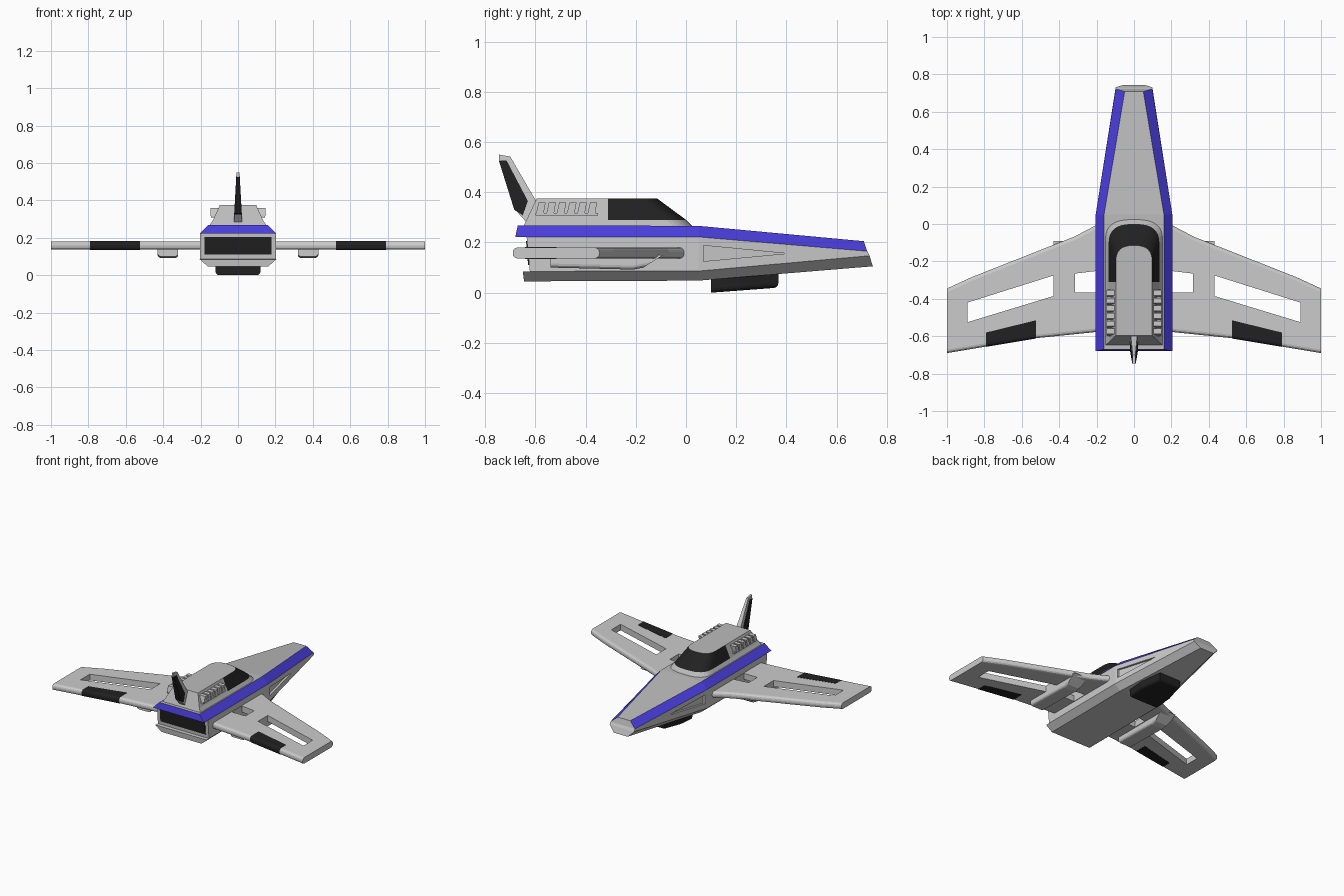
import bpy, bmesh, math

if "Cube" in bpy.data.objects:
    bpy.data.objects.remove(bpy.data.objects["Cube"])

def mat(name, col):
    m = bpy.data.materials.new(name)
    m.diffuse_color = (*col, 1)
    m.use_nodes = True
    m.node_tree.nodes["Principled BSDF"].inputs["Base Color"].default_value = m.diffuse_color
    return m

BLACK = mat("black", (0.015, 0.015, 0.015))
BLUE = mat("blue", (0.07, 0.05, 0.75))
GREY = mat("grey", (0.5, 0.5, 0.5))

def loft(name, rings, mats=(), pick=None, round_edges=None, mirror=False):
    """Skin equal-length closed rings, cap the ends; pick(face) gives a material slot."""
    bm = bmesh.new()
    vs = [[bm.verts.new(p) for p in r] for r in rings]
    n = len(rings[0])
    for a, b in zip(vs, vs[1:]):
        for i in range(n):
            j = (i + 1) % n
            bm.faces.new((a[i], a[j], b[j], b[i]))
    bm.faces.new(vs[0])
    bm.faces.new(vs[-1])
    bmesh.ops.recalc_face_normals(bm, faces=bm.faces)
    bm.normal_update()
    if pick:
        for f in bm.faces:
            f.material_index = pick(f)
    if round_edges:
        width, test = round_edges
        bmesh.ops.bevel(bm, geom=[e for e in bm.edges if test(*[v.co for v in e.verts])],
                        offset=width, segments=3, profile=0.5, affect='EDGES')
    me = bpy.data.meshes.new(name)
    bm.to_mesh(me)
    bm.free()
    for m in mats:
        me.materials.append(m)
    ob = bpy.data.objects.new(name, me)
    bpy.context.collection.objects.link(ob)
    if mirror:
        add_mirror(ob)
    return ob

def add_mirror(ob):
    ob.modifiers.new("mirror", 'MIRROR').use_mirror_merge = False

def cut(ob, cutter):
    cutter.hide_render = True
    cutter.display_type = 'WIRE'
    b = ob.modifiers.new("cut", 'BOOLEAN')
    b.operation, b.solver, b.object = 'DIFFERENCE', 'EXACT', cutter

def plate(pts, z0, z1):          # plan outline raised in z
    return [[(x, y, z) for x, y in pts] for z in (z0, z1)]

def slab(pts, x0, x1):           # side outline extruded in x
    return [[(x, y, z) for y, z in pts] for x in (x0, x1)]

def trapezoid(top, bottom):      # each (half width, y, z)
    (a, ya, za), (b, yb, zb) = top, bottom
    return [(-a, ya, za), (a, ya, za), (b, yb, zb), (-b, yb, zb)]

# Hull: three stacked layers, tail to nose
loft("upper_hull", [trapezoid((.16, -.67, .268), (.205, -.68, .222)),
                    trapezoid((.16, .05, .266), (.205, .05, .222)),
                    trapezoid((.05, .708, .205), (.098, .722, .165))], (GREY, BLUE),
     lambda f: 0 if abs(f.normal.z) > .8 or f.normal.y > .5 else 1)
middle = loft("middle_hull", [trapezoid((.204, -.635, .222), (.204, -.622, .085)),
                              trapezoid((.204, .05, .222), (.204, .05, .086)),
                              trapezoid((.098, .722, .165), (.098, .731, .147))])
loft("lower_hull", [trapezoid((.205, -.65, .085), (.16, -.645, .045)),
                    trapezoid((.205, .05, .086), (.16, .05, .048)),
                    trapezoid((.098, .731, .147), (.055, .744, .105))])

# Triangular recesses in the hull sides
wall = lambda y: .204 - (y - .05) / .672 * .106
tri = [(.07, .188), (.07, .125), (.40, .156)]
cut(middle, loft("side_recess_cutter",
                 [[(wall(y) + d, y, z) for y, z in tri] for d in (-.015, .03)], mirror=True))

# Engine opening
loft("engine_panel", slab([(-.637, .205), (-.6, .205), (-.6, .11), (-.629, .11)], -.18, .18), (BLACK,))

# Cabin with wraparound canopy
def cabin_ring(hw, rear, front, depth, z):
    arc = []
    for i in range(17):
        t = math.pi * i / 16
        c, s = math.cos(t), math.sin(t)
        arc.append((hw * math.copysign(abs(c) ** .75, c), front - depth + depth * abs(s) ** .75, z))
    return [(hw, rear, z), (hw, -.31, z)] + arc + [(-hw, -.31, z), (-hw, rear, z)]

def canopy(f):
    c = f.calc_center_median()
    return int(c.y > -.3 and .3 < c.z < .37)

loft("cabin", [cabin_ring(.157, -.65, .03, .11, .26), cabin_ring(.136, -.635, .0, .11, .29),
               cabin_ring(.097, -.595, -.115, .09, .375)], (GREY, BLACK), canopy)

# Cooling slats beside the cabin
loft("slat_sill", slab([(-.6, .308), (-.35, .308), (-.35, .318), (-.6, .318)], .1, .144), mirror=True)
for i in range(6):
    y = -.597 + i * .041
    loft(f"slat_{i + 1}", slab([(y, .315), (y + .03, .315), (y + .038, .36), (y + .01, .36)],
                               .095, .148), mirror=True)

# Tail fin, thinner toward the tip
def fin(name, pts, extra, mats=()):
    th = lambda z: .021 - (z - .29) * .055 + extra
    loft(name, [[(s * th(z), y, z) for y, z in pts] for s in (-1, 1)], mats)

fin("tail_fin", [(-.745, .55), (-.70, .542), (-.60, .37), (-.61, .28), (-.635, .28),
                 (-.68, .33), (-.744, .525)], 0)
fin("fin_panel", [(-.745, .525), (-.715, .527), (-.63, .365), (-.65, .308), (-.684, .33)], .0015, (BLACK,))

# Wings: rounded leading and trailing edges, flat tips, cut-outs
def wing_edge(a, b):
    return a.z == b.z and not (a.x > .99 and b.x > .99) and not (a.x < .16 and b.x < .16)

wing = loft("wings", plate([(.15, .015), (.2, -.005), (.32, -.068), (.87, -.285), (1, -.345),
                            (1, -.69), (.52, -.61), (.15, -.572)], .136, .18),
            round_edges=(.018, wing_edge))
holes = [[(.43, -.275), (.43, -.385), (.89, -.525), (.89, -.42)],
         [(.207, -.252), (.315, -.265), (.315, -.365), (.207, -.365)]]
for name, pts in zip(("outer_slot_cutter", "inner_slot_cutter"), holes):
    cut(wing, loft(name, plate(pts, .1, .22)))
add_mirror(wing)

# Black flaps on the trailing edges
loft("wing_flaps", plate([(.525, -.515), (.79, -.58), (.79, -.6565), (.525, -.6125)], .1345, .1815),
     (BLACK,), round_edges=(.018, lambda a, b: a.z == b.z and a.y < -.6 and b.y < -.6), mirror=True)

# Pods under the wings, tapered at the front
loft("wing_pods", slab([(-.54, .15), (-.54, .1), (-.21, .092), (-.17, .1), (-.09, .15)], .32, .43),
     round_edges=(.016, lambda a, b: abs(a.x - b.x) < .01 and a.z < .12 and b.z < .12), mirror=True)

# Belly sensor housing
loft("belly_housing", [trapezoid((.12, .1, .07), (.12, .1, .0)),
                       trapezoid((.12, .22, .07), (.12, .22, .009)),
                       trapezoid((.085, .368, .08), (.085, .368, .02))], (BLACK,),
     round_edges=(.018, lambda a, b: (a.z < .03 and b.z < .03 and (abs(a.y - b.y) > .02 or a.y > .3))))
